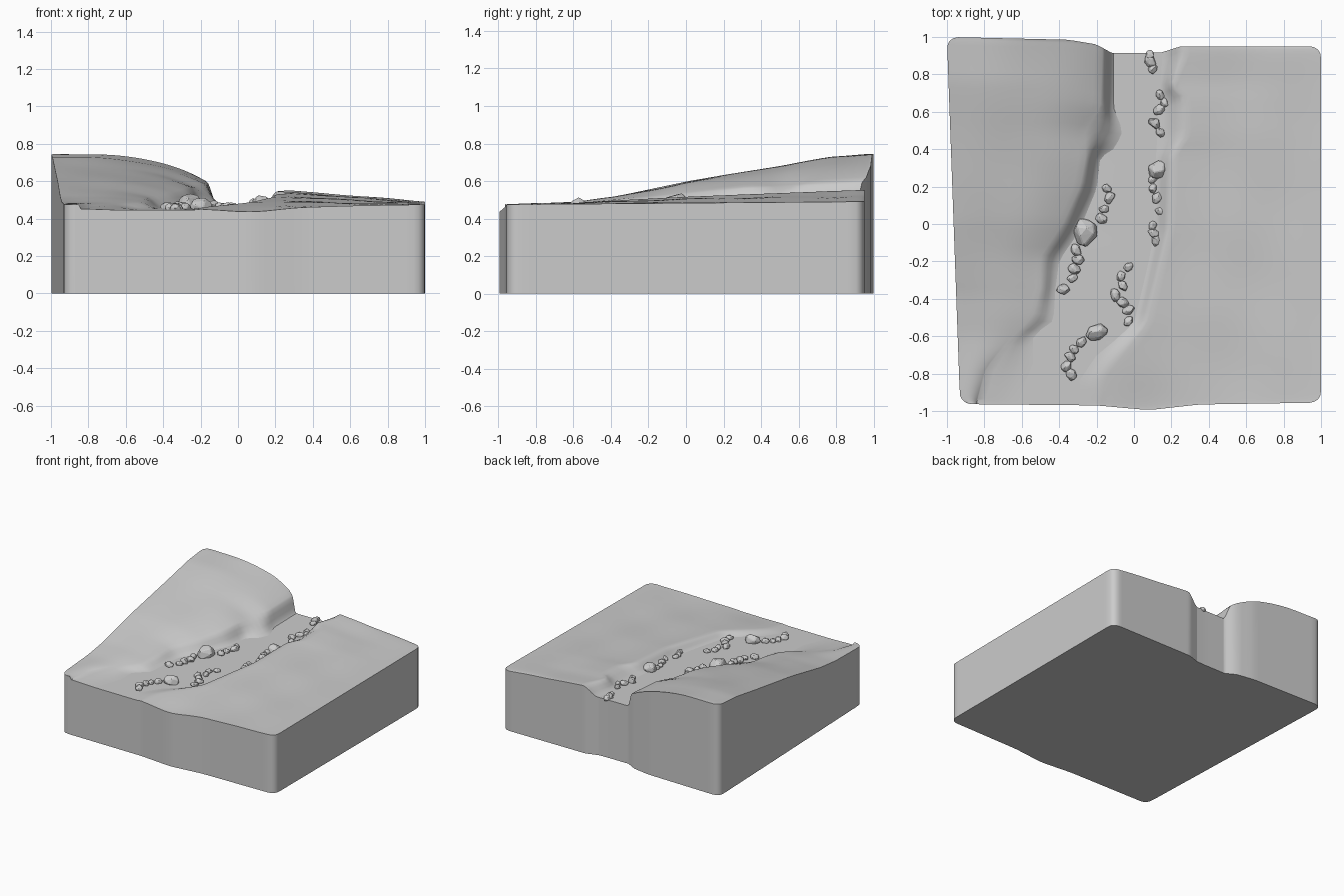
import bpy, bmesh, math, random
from mathutils import Vector

if "Cube" in bpy.data.objects:
    bpy.data.objects.remove(bpy.data.objects["Cube"])

random.seed(4)


def lerp_curve(pts, s):
    """Piecewise linear value from ascending (position, value) points."""
    if s <= pts[0][0]:
        return pts[0][1]
    for (a, va), (b, vb) in zip(pts, pts[1:]):
        if s <= b:
            return va + (vb - va) * (s - a) / (b - a)
    return pts[-1][1]


# Plan curves, given as (y, x)
CLIFF = [(-.96, -.84), (-.78, -.79), (-.62, -.66), (-.5, -.54), (-.35, -.5), (-.18, -.5),
         (0, -.38), (.2, -.29), (.35, -.26), (.5, -.26), (.65, -.18), (.93, -.17)]
SHORE_L = [(-.96, -.62), (-.85, -.58), (-.75, -.54), (-.6, -.54), (-.52, -.43), (-.35, -.42),
           (-.2, -.4), (-.05, -.3), (.1, -.24), (.2, -.2), (.38, -.18), (.46, -.1),
           (.55, -.06), (.68, -.11), (.93, -.11)]
SHORE_R = [(-.96, -.25), (-.85, -.3), (-.7, -.2), (-.5, 0), (-.2, .07), (0, .11), (.3, .11), (.6, .13), (.93, .15)]
BANK_R = [(-.96, -.18), (-.8, -.14), (-.5, .07), (-.2, .14), (0, .19), (.4, .21), (.5, .28), (.7, .28), (.78, .2), (.93, .27)]
# Height curves, given as (y, z)
RIDGE = [(-.96, .475), (-.6, .49), (-.4, .515), (0, .60), (.5, .683), (.75, .728), (.95, .745)]
CLIFF_Z = [(-.96, .452), (-.6, .48), (-.3, .51), (0, .54), (.3, .57), (.95, .60)]
BANK_Z = [(-.96, .452), (-.5, .488), (0, .515), (.5, .535), (.95, .552)]
# End walls, given as (x, y)
BACK = [(-1, 1), (-.35, .985), (-.2, .96), (-.12, .915), (.14, .915), (.25, .95), (1, .95)]
FRONT = [(-1, -.962), (-.2, -.97), (.08, -.995), (.35, -.965), (1, -.955)]

R = .06
ROWS = sorted({i / 44 for i in range(45)} | {e for k in (.003, .008, .014) for e in (k, 1 - k)})


def water_z(y):
    return .46 + .014 * y


def inset(t):
    d = min(t, 1 - t) * 1.95
    return 0 if d >= R else R - math.sqrt(R * R - (R - d) ** 2)


def bumps(x, y):
    return .004 * math.sin(9 * x + 4 * y) * math.sin(8 * y - 3 * x)


def ease(g):
    return g * g * (3 - 2 * g)


def left_row(y, t):
    x0 = -.93 - .07 * (y + .96) / 1.93 + inset(t)
    x1, x2 = lerp_curve(CLIFF, y), lerp_curve(SHORE_L, y)
    r, c, w = lerp_curve(RIDGE, y), lerp_curve(CLIFF_Z, y), water_z(y)
    row = []
    for i in range(21):
        f = i / 20
        x = x0 + (x1 - x0) * f
        row.append((x, r + (c - r) * f ** 3 + bumps(x, y) * f * (1 - f) * 4))
    for i in range(1, 6):
        g = i / 5
        row.append((x1 + (x2 - x1) * g, c + (w - c) * ease(g)))
    return row


def right_row(y, t):
    x0, x1, x2 = lerp_curve(SHORE_R, y), lerp_curve(BANK_R, y), 1 - inset(t)
    w, b, e = water_z(y), lerp_curve(BANK_Z, y), .483 + .008 * y
    row = [(x0 + (x1 - x0) * i / 5, w + (b - w) * ease(i / 5)) for i in range(5)]
    for i in range(25):
        f = i / 24
        x = x1 + (x2 - x1) * f
        dip = .02 * math.exp(-((x - .1) / .2) ** 2 - ((y + .97) / .2) ** 2)
        row.append((x, b + (e - b) * f + bumps(x, y) * f * (1 - f) * 4 - dip))
    return row


def river_row(y, t):
    a, b = lerp_curve(SHORE_L, y), lerp_curve(SHORE_R, y)
    return [(a + (b - a) * i / 4, water_z(y)) for i in range(5)]


def slab(name, row_func):
    """Solid block: shaped top grid, vertical walls, flat base at z = 0."""
    bm = bmesh.new()
    grid = []
    for t in ROWS:
        y = -.97 + 1.95 * t
        line = []
        for x, z in row_func(y, t):
            yf, yb = lerp_curve(FRONT, x), lerp_curve(BACK, x)
            line.append(bm.verts.new((x, yf + (yb - yf) * t, z)))
        grid.append(line)
    for a, b in zip(grid, grid[1:]):
        for i in range(len(a) - 1):
            bm.faces.new((a[i], a[i + 1], b[i + 1], b[i]))
    rim = grid[0][:-1] + [g[-1] for g in grid[:-1]] + grid[-1][:0:-1] + [g[0] for g in grid[:0:-1]]
    base = [bm.verts.new((v.co.x, v.co.y, 0)) for v in rim]
    n = len(rim)
    for i in range(n):
        j = (i + 1) % n
        bm.faces.new((rim[j], rim[i], base[i], base[j]))
    bm.faces.new(base[::-1])
    for f in bm.faces:
        f.smooth = True
    finish(name, bm, 40)


def finish(name, bm, angle=None):
    bmesh.ops.recalc_face_normals(bm, faces=bm.faces)
    me = bpy.data.meshes.new(name)
    bm.to_mesh(me)
    bm.free()
    if angle:
        me.set_sharp_from_angle(angle=math.radians(angle))
    ob = bpy.data.objects.new(name, me)
    bpy.context.collection.objects.link(ob)
    return ob


def rock(name, x, y, r):
    """Faceted boulder: hull of jittered points spread over a ball."""
    bm = bmesh.new()
    turn = random.uniform(0, 6.28)
    n = 18
    for i in range(n):
        h = 1 - 2 * (i + .5) / n
        a = i * 2.4 + random.uniform(-.4, .4)
        q = math.sqrt(1 - h * h)
        p = Vector((q * math.cos(a) * 1.15, q * math.sin(a) * .88, h * .85)) * r * random.uniform(.92, 1.1)
        c, s = math.cos(turn), math.sin(turn)
        bm.verts.new((x + p.x * c - p.y * s, y + p.x * s + p.y * c, water_z(y) + .25 * r + p.z))
    bmesh.ops.convex_hull(bm, input=bm.verts)
    ob = finish(name, bm)
    bev = ob.modifiers.new("worn_edges", 'BEVEL')
    bev.width = r * .08
    bev.segments = 1


# Land and water
slab("left_bank", left_row)
slab("right_bank", right_row)
slab("river", river_row)

# Boulders
for x, y, r in [(-.26, -.045, .072), (.125, .29, .056), (-.2, -.58, .055)]:
    rock("boulder", x, y, r)

# Chains of small stones along the shores
CHAINS = [
    [(.085, .9), (.085, .87), (.1, .83)],
    [(.14, .69), (.165, .65), (.135, .61), (.11, .54), (.14, .49)],
    [(.1, .24), (.1, .19), (.125, .14), (.145, .07), (.1, -.01), (.105, -.05), (.12, -.09)],
    [(-.03, -.23), (-.07, -.28), (-.06, -.33), (-.1, -.38), (-.06, -.42), (-.03, -.46), (-.03, -.52)],
    [(-.28, -.63), (-.32, -.67), (-.34, -.71), (-.36, -.76), (-.335, -.805)],
    [(-.145, .19), (-.13, .14), (-.16, .08), (-.175, .03)],
    [(-.31, -.14), (-.3, -.19), (-.32, -.24), (-.33, -.29), (-.38, -.35)],
]
for chain in CHAINS:
    for x, y in chain:
        rock("shore_stone", x, y, random.uniform(.025, .034))
